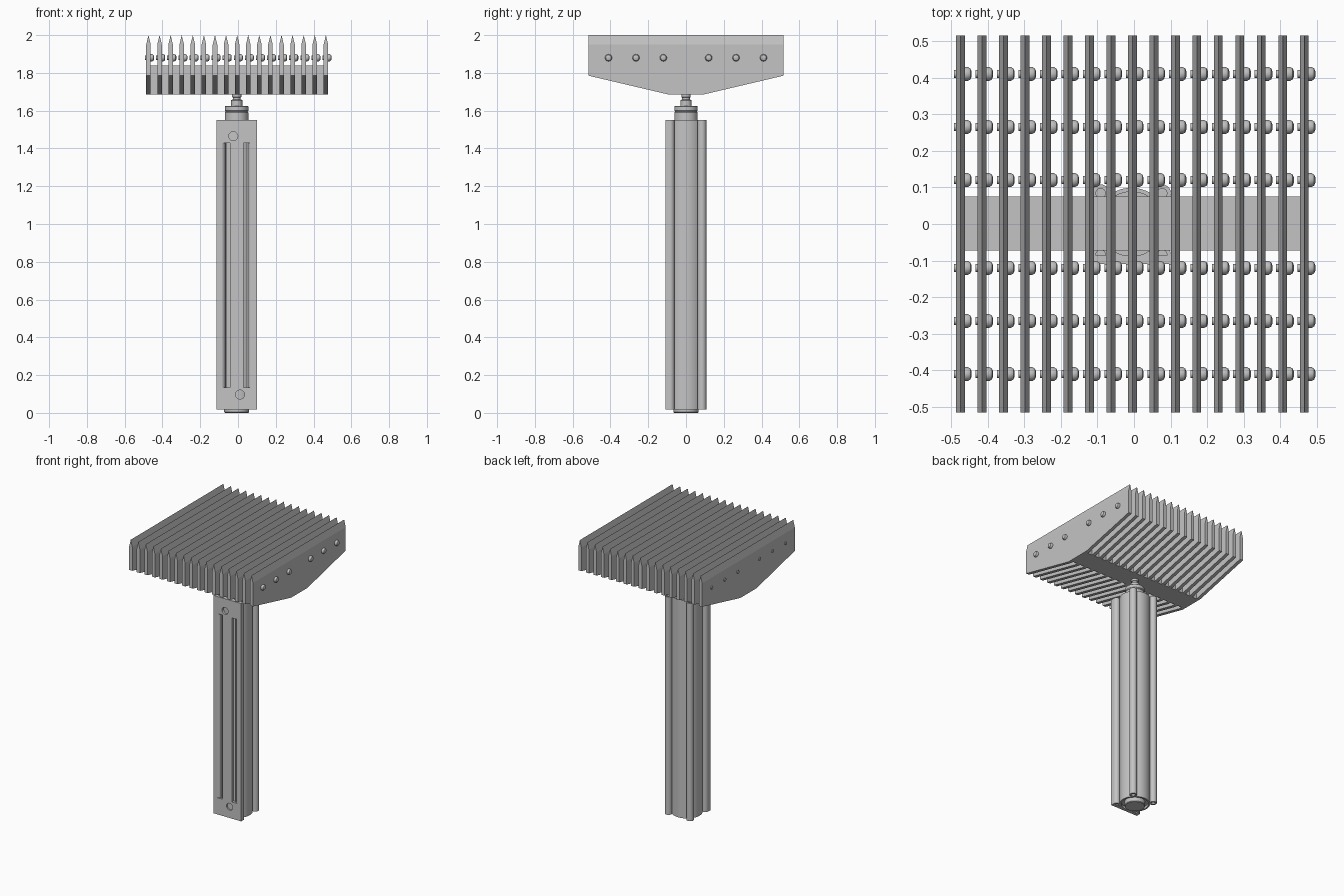
import bpy, bmesh, math
from mathutils import Matrix

cube = bpy.data.objects.get("Cube")
if cube:
    bpy.data.objects.remove(cube, do_unlink=True)

CX = -0.007  # body axis
steel = bpy.data.materials.new("light grey metal")
steel.use_nodes = True
GREY = (0.55, 0.55, 0.56, 1)
steel.diffuse_color = GREY
steel.node_tree.nodes["Principled BSDF"].inputs["Base Color"].default_value = GREY


def finish(name, bm, smooth=False):
    bmesh.ops.recalc_face_normals(bm, faces=bm.faces)
    mesh = bpy.data.meshes.new(name)
    bm.to_mesh(mesh)
    bm.free()
    mesh.materials.append(steel)
    ob = bpy.data.objects.new(name, mesh)
    bpy.context.collection.objects.link(ob)
    if smooth:
        bpy.ops.object.select_all(action="DESELECT")
        ob.select_set(True)
        bpy.context.view_layer.objects.active = ob
        bpy.ops.object.shade_smooth_by_angle(angle=math.radians(35))
    return ob


def box(name, x0, x1, y0, y1, z0, z1):
    bm = bmesh.new()
    bmesh.ops.create_cube(bm, size=1)
    for v in bm.verts:
        v.co = ((x0 + x1) / 2 + v.co.x * (x1 - x0),
                (y0 + y1) / 2 + v.co.y * (y1 - y0),
                (z0 + z1) / 2 + v.co.z * (z1 - z0))
    return finish(name, bm)


def lathe(name, profile, matrix, steps=48):
    """Spin (radius, height) points round local z, then place the result."""
    bm = bmesh.new()
    verts = [bm.verts.new((r, 0, z)) for r, z in profile]
    edges = [bm.edges.new(pair) for pair in zip(verts, verts[1:])]
    bmesh.ops.spin(bm, geom=verts + edges, cent=(0, 0, 0), axis=(0, 0, 1),
                   angle=math.tau, steps=steps)
    bmesh.ops.remove_doubles(bm, verts=bm.verts, dist=1e-5)
    bm.transform(matrix)
    return finish(name, bm, True)


def cut(target, cutter):
    mod = target.modifiers.new("cut", "BOOLEAN")
    mod.object = cutter
    mod.operation = "DIFFERENCE"
    mod.solver = "EXACT"
    cutter.hide_render = True
    cutter.hide_viewport = True


# Comb blades: tapered plates with a sharpened top edge
def blade(name, x):
    bm = bmesh.new()
    t = 0.012
    side = [(-0.515, 1.95), (-0.515, 1.785), (-0.09, 1.685),
            (0.09, 1.685), (0.515, 1.785), (0.515, 1.95)]
    left, right = ([bm.verts.new((x + s * t, y, z)) for y, z in side] for s in (-1, 1))
    tip = [bm.verts.new((x, y, 2.0)) for y in (-0.515, 0.515)]
    bm.faces.new(left)
    bm.faces.new(right)
    for i in range(5):
        bm.faces.new((left[i], left[i + 1], right[i + 1], right[i]))
    for row in (left, right):
        bm.faces.new((row[0], row[5], tip[1], tip[0]))
    bm.faces.new((left[0], right[0], tip[0]))
    bm.faces.new((left[5], right[5], tip[1]))
    finish(name, bm)


sideways = Matrix.Rotation(math.pi / 2, 4, "Y")
head = [(0, -0.018), (0.011, -0.018), (0.011, 0.012), (0.019, 0.012),
        (0.019, 0.02), (0.015, 0.027), (0.008, 0.03), (0, 0.03)]
for i in range(17):
    x = -0.474 + i * 0.0587
    blade(f"comb_blade_{i + 1}", x)
    for y in (0.12, 0.265, 0.41):
        for s in (-1, 1):
            lathe("blade_bolt", head,
                  Matrix.Translation((x, s * y, 1.88)) @ sideways, 12)

# Bar joining the blades
box("comb_bar", -0.486, 0.465, -0.072, 0.075, 1.685, 1.84)

# Rod, collar and barrel
axis = Matrix.Translation((CX, 0, 0))
lathe("piston_rod", [(0, 1.6), (0.03, 1.6), (0.03, 1.655), (0.02, 1.66),
                     (0.02, 1.67), (0.025, 1.672), (0.025, 1.686), (0, 1.686)], axis)
lathe("rod_collar", [(0, 1.52), (0.062, 1.52), (0.062, 1.59), (0.058, 1.595),
                     (0.062, 1.6), (0.062, 1.622), (0.059, 1.625), (0, 1.625)], axis)
lathe("barrel", [(0, 0.035), (0.088, 0.035), (0.088, 0.018), (0.099, 0.018),
                 (0.099, 1.55), (0.088, 1.55), (0.088, 1.53), (0, 1.53)], axis, 64)
lathe("end_cap", [(0, 0), (0.062, 0), (0.066, 0.004), (0.066, 0.04), (0, 0.04)], axis)

# Corner posts with socket screws sunk in both ends
post = [(0, 0.035), (0.013, 0.035), (0.013, 0.018), (0.024, 0.018),
        (0.024, 1.55), (0.013, 1.55), (0.013, 1.535), (0, 1.535)]
for sx in (-1, 1):
    for sy in (-1, 1):
        lathe("corner_post", post, Matrix.Translation((CX + sx * 0.084, sy * 0.084, 0)), 24)

# Flat front: solid port blocks at the ends, ribs and rails between
ports = [(1.43, 1.55, -0.025), (0.018, 0.135, 0.011)]
facing = Matrix.Rotation(math.pi / 2, 4, "X")
for z0, z1, px in ports:
    block = box("port_block", CX - 0.108, CX + 0.108, -0.109, -0.086, z0, z1)
    z = 1.465 if z0 > 1 else 0.097
    hole = lathe("port_cutter", [(0, 0), (0.024, 0), (0.024, 0.06), (0, 0.06)],
                 Matrix.Translation((px, -0.075, z)) @ facing, 24)
    cut(block, hole)
box("front_rib", CX - 0.036, CX + 0.036, -0.109, -0.07, 0.135, 1.43)
for s in (-1, 1):
    a, b = sorted((CX + s * 0.078, CX + s * 0.108))
    box("front_rail", a, b, -0.109, -0.084, 0.135, 1.43)
    c, d = sorted((CX + s * 0.05, CX + s * 0.06))
    box("groove_ridge", c, d, -0.096, -0.07, 0.135, 1.43)
